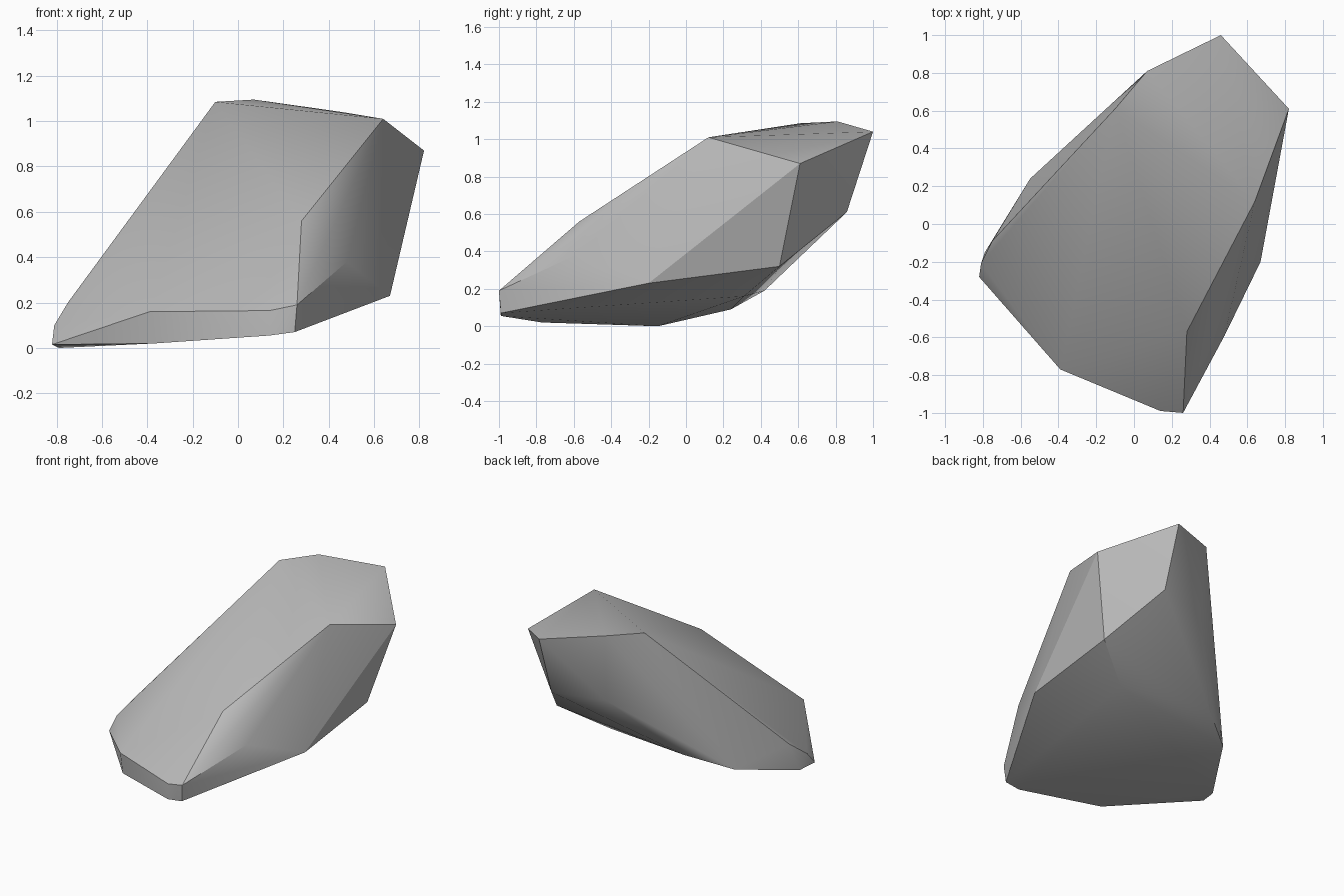
import bpy
import bmesh
import math


def remove_default_cube():
    cube = bpy.data.objects.get("Cube")
    if cube is not None:
        bpy.data.objects.remove(cube, do_unlink=True)


def make_material(name, colour):
    material = bpy.data.materials.new(name)
    material.use_nodes = True
    material.diffuse_color = colour
    shader = next(node for node in material.node_tree.nodes
                  if node.type == "BSDF_PRINCIPLED")
    shader.inputs["Base Color"].default_value = colour
    shader.inputs["Roughness"].default_value = 0.9
    return material


def make_hull(name, corner_groups, material):
    """Wrap a faceted stone tightly around groups of corner points."""
    mesh = bpy.data.meshes.new(name)
    bm = bmesh.new()
    for group in corner_groups:
        for corner in group:
            bm.verts.new(corner)
    result = bmesh.ops.convex_hull(bm, input=list(bm.verts),
                                   use_existing_faces=False)
    # Drop any corner that ended up inside the hull
    inside = [item for item in result["geom_interior"] + result["geom_unused"]
              if isinstance(item, bmesh.types.BMVert) and item.is_valid]
    bmesh.ops.delete(bm, geom=list(set(inside)), context="VERTS")
    bmesh.ops.recalc_face_normals(bm, faces=list(bm.faces))
    bm.to_mesh(mesh)
    bm.free()
    mesh.materials.append(material)
    stone = bpy.data.objects.new(name, mesh)
    bpy.context.collection.objects.link(stone)
    return stone


remove_default_cube()
stone_grey = make_material("stone grey", (0.5, 0.5, 0.5, 1.0))

# Crown: the sloping cap at the raised back end
crown = [(.07, .81, 1.095), (.46, 1, 1.04), (.82, .61, .87),
         (.64, .12, 1.01), (-.1, .61, 1.085)]

# Nose: the low, blunt front end
nose = [(.25, -.99, .07), (.26, -1, .19), (.14, -.99, .165),
        (.14, -.99, .055), (-.37, -.77, .02), (-.39, -.77, .16)]

# Low flank: the thin edge that touches the ground
low_flank = [(-.82, -.28, .015), (-.79, -.15, 0), (-.81, -.21, .1),
             (-.75, -.09, .2), (-.55, .24, .09)]

# High flank: the steep side with a soft ridge
high_flank = [(.28, -.57, .56), (.48, -.59, .38), (.67, -.2, .23),
              (.67, .5, .32)]

# Underside: the overhang below the crown
underside = [(.46, .86, .61), (.09, .77, .61), (.37, .31, .16),
             (-.28, .42, .19)]

rock = make_hull("rock", [crown, nose, low_flank, high_flank, underside],
                 stone_grey)

# Soft shading across gentle facets, crisp along the strong edges
bpy.ops.object.select_all(action="DESELECT")
rock.select_set(True)
bpy.context.view_layer.objects.active = rock
bpy.ops.object.shade_smooth_by_angle(angle=math.radians(30))
